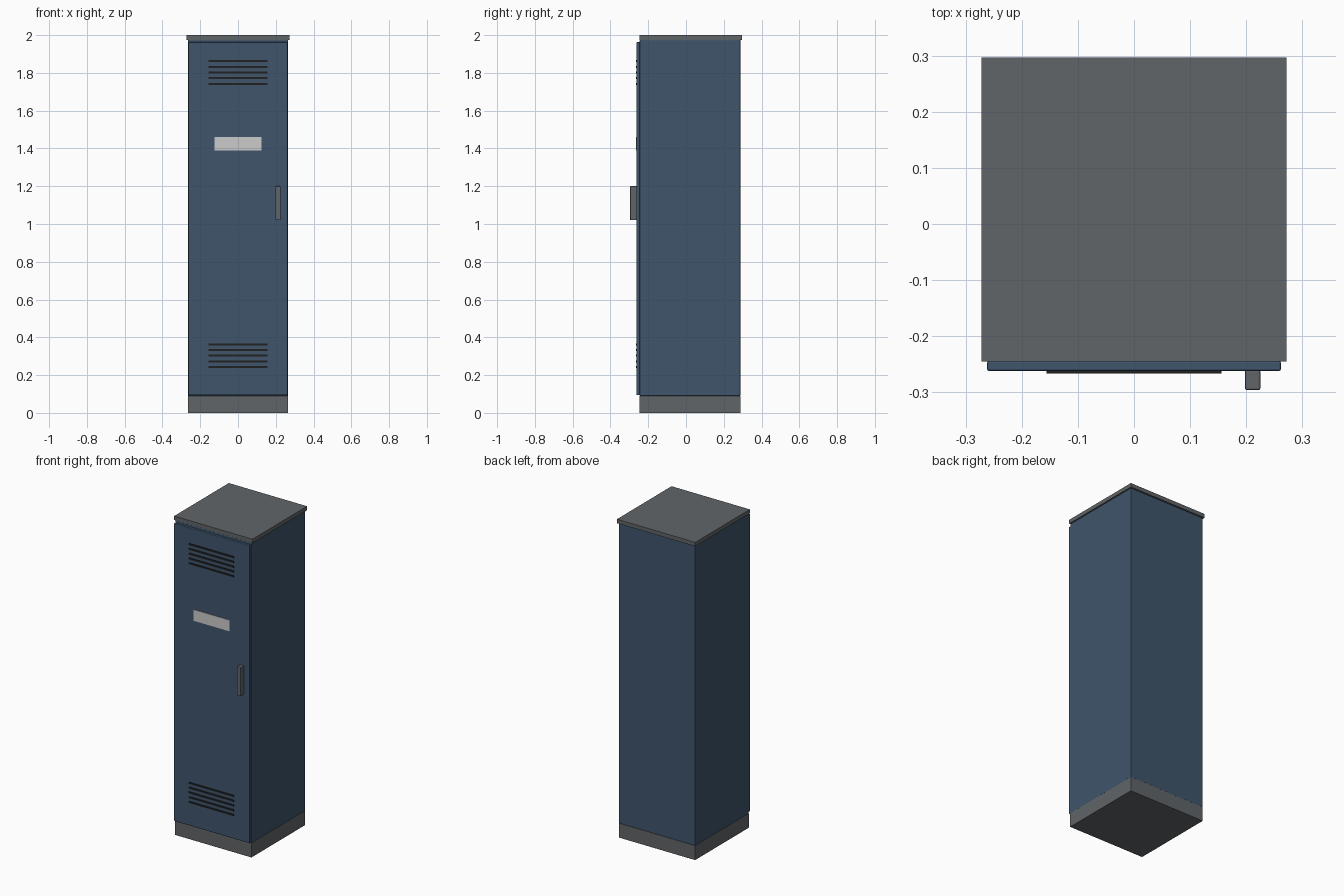
import bpy

if "Cube" in bpy.data.objects:
    bpy.data.objects.remove(bpy.data.objects["Cube"])


def material(name, rgb):
    m = bpy.data.materials.new(name)
    m.diffuse_color = (*rgb, 1)
    m.use_nodes = True
    m.node_tree.nodes["Principled BSDF"].inputs["Base Color"].default_value = m.diffuse_color
    return m


BLUE = material("blue_paint", (0.05, 0.09, 0.15))
STEEL = material("dark_steel", (0.12, 0.13, 0.14))
BLACK = material("slot_black", (0.015, 0.015, 0.015))
PALE = material("label_card", (0.6, 0.6, 0.58))


def box(name, x, y, z, mat, bevel=0):
    """Box from (min, max) ranges, with optional edge bevel."""
    bpy.ops.mesh.primitive_cube_add(size=1, location=[sum(r) / 2 for r in (x, y, z)])
    ob = bpy.context.object
    ob.name = name
    ob.scale = [r[1] - r[0] for r in (x, y, z)]
    bpy.ops.object.transform_apply(location=False, rotation=False, scale=True)
    ob.data.materials.append(mat)
    if bevel:
        mod = ob.modifiers.new("edge", 'BEVEL')
        mod.width = bevel
        mod.segments = 2
    return ob


# Carcass: plinth, cabinet and overhanging lid
box("plinth", (-0.265, 0.265), (-0.245, 0.288), (0, 0.09), STEEL)
box("cabinet", (-0.265, 0.265), (-0.245, 0.288), (0.09, 1.975), BLUE, 0.003)
box("lid", (-0.272, 0.272), (-0.245, 0.297), (1.975, 2.0), STEEL)

# Door with label plate and handle
box("door", (-0.262, 0.262), (-0.262, -0.244), (0.094, 1.963), BLUE, 0.004)
box("label_plate", (-0.125, 0.125), (-0.265, -0.26), (1.39, 1.46), PALE)
box("handle", (0.198, 0.225), (-0.296, -0.26), (1.02, 1.20), STEEL, 0.003)

# Vent slots, upper and lower groups
for group, base in (("lower", 0.243), ("upper", 1.742)):
    for i in range(5):
        z = base + i * 0.03
        box(f"{group}_vent_{i + 1}", (-0.156, 0.156), (-0.266, -0.26),
            (z - 0.005, z + 0.005), BLACK)
